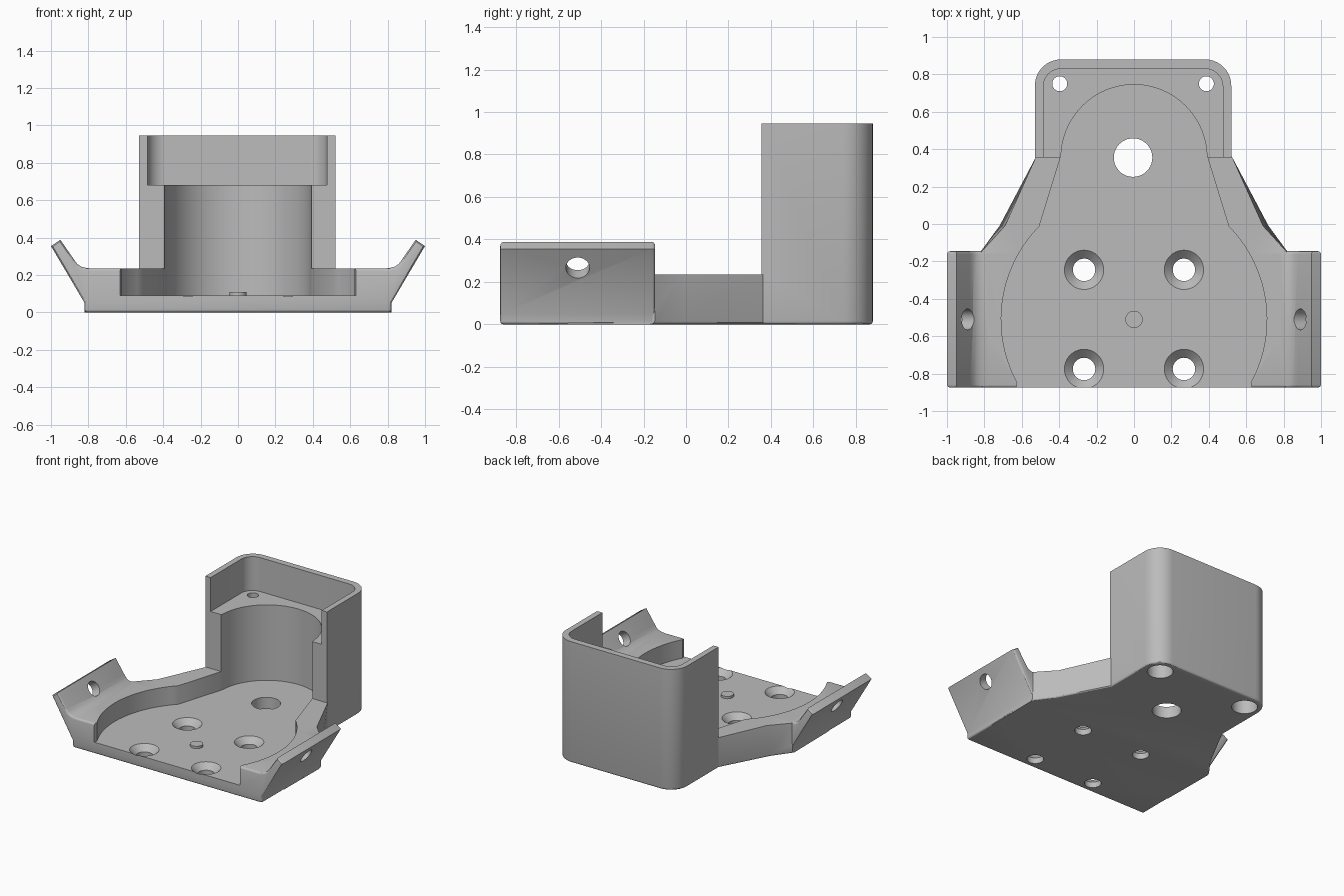
import bpy, bmesh, math
from mathutils import Vector

if "Cube" in bpy.data.objects:
    bpy.data.objects.remove(bpy.data.objects["Cube"])

grey = bpy.data.materials.new("light grey")
grey.diffuse_color = (0.5, 0.5, 0.5, 1)
grey.use_nodes = True
grey.node_tree.nodes["Principled BSDF"].inputs["Base Color"].default_value = grey.diffuse_color


def arc(cx, cy, r, a0, a1, n):
    """Points on an arc, angles in degrees."""
    return [(cx + r * math.cos(math.radians(a0 + (a1 - a0) * i / n)),
             cy + r * math.sin(math.radians(a0 + (a1 - a0) * i / n))) for i in range(n + 1)]


def mirrored(half):
    """Close a right-hand half outline with its mirror image."""
    return half + [(-x, y) for x, y in reversed(half) if abs(x) > 1e-5]


def prism(name, pts, lo, hi, axis="Z", top=None, round_edge=None, width=0.015):
    """Extrude an outline along z or y; round the edges picked by a rule."""
    bm = bmesh.new()
    place = (lambda p, h: (p[0], p[1], h)) if axis == "Z" else (lambda p, h: (p[0], h, p[1]))
    a = [bm.verts.new(place(p, lo)) for p in pts]
    b = [bm.verts.new(place(p, hi)) for p in (top or pts)]
    bm.faces.new(a)
    bm.faces.new(b[::-1])
    for i in range(len(a)):
        j = (i + 1) % len(a)
        bm.faces.new((a[i], b[i], b[j], a[j]))
    bmesh.ops.recalc_face_normals(bm, faces=bm.faces)
    if round_edge:
        edges = [e for e in bm.edges if round_edge(e.verts[0].co, e.verts[1].co)]
        bmesh.ops.bevel(bm, geom=edges, offset=width, segments=3, profile=0.5,
                        affect="EDGES", clamp_overlap=False)
        bmesh.ops.recalc_face_normals(bm, faces=bm.faces)
    mesh = bpy.data.meshes.new(name)
    bm.to_mesh(mesh)
    bm.free()
    mesh.materials.append(grey)
    ob = bpy.data.objects.new(name, mesh)
    bpy.context.collection.objects.link(ob)
    return ob


def cone(name, start, end, r1, r2):
    """Round bar or cone between two points."""
    start, end = Vector(start), Vector(end)
    bpy.ops.mesh.primitive_cone_add(vertices=40, radius1=r1, radius2=r2,
                                    depth=(end - start).length, location=(start + end) / 2)
    ob = bpy.context.object
    ob.name = name
    ob.rotation_euler = (end - start).to_track_quat("Z", "Y").to_euler()
    ob.data.materials.append(grey)
    return ob


def combine(target, other, operation):
    mod = target.modifiers.new("cut", "BOOLEAN")
    mod.operation, mod.solver, mod.object = operation, "EXACT", other
    bpy.context.view_layer.objects.active = target
    bpy.ops.object.modifier_apply(modifier=mod.name)
    bpy.data.objects.remove(other, do_unlink=True)


# Front bar with upswept wings
wing = [(0.82, 0), (0.82, 0.05), (1.0, 0.355), (0.95, 0.388), (0.877, 0.283),
        (0.86, 0.259), (0.838, 0.244), (0.81, 0.237), (0.78, 0.235)]
bracket = prism("bracket", mirrored(wing), -0.875, -0.145, "Y",
                round_edge=lambda p, q: abs(p.y - q.y) < 1e-4 or max(p.z, q.z) < 0.01)

# Tapered middle body, slightly drafted at the bend
low = mirrored([(0.815, -0.6), (0.82, -0.147), (0.72, -0.01), (0.525, 0.357), (0.4, 0.5)])
high = mirrored([(0.815, -0.6), (0.815, -0.147), (0.69, -0.01), (0.525, 0.357), (0.4, 0.5)])
body = prism("body", low, 0, 0.235, top=high,
             round_edge=lambda p, q: max(p.z, q.z) < 0.01 and p.x * q.x > 0
             and min(p.y, q.y) > -0.2 and max(p.y, q.y) < 0.4)
combine(bracket, body, "UNION")

# Rear tower with rounded back corners
tower_pts = [(x - 0.005, y) for x, y in mirrored([(0.525, 0.355)] + arc(0.385, 0.74, 0.14, 0, 90, 10))]
tower = prism("tower", tower_pts, 0, 0.945,
              round_edge=lambda p, q: max(p.z, q.z) < 0.01 and max(p.y, q.y) > 0.4)
combine(bracket, tower, "UNION")

# Main cavity: wide round front, narrowing to a round bay in the tower
cavity = prism("cavity_cutter", mirrored(
    [(0.63, -1.0), (0.63, -0.875)] + arc(0, -0.51, 0.71, -28.5, 44.5, 20)
    + [(0.395, 0.35)] + arc(0, 0.355, 0.39, 3, 90, 24)), 0.09, 1.2)
combine(bracket, cavity, "DIFFERENCE")

# Wider upper pocket, open to the front
pocket = prism("pocket_cutter", [(x - 0.005, y) for x, y in mirrored(
    [(0.48, 0.2)] + arc(0.385, 0.735, 0.095, 0, 90, 10))], 0.68, 1.2)
combine(bracket, pocket, "DIFFERENCE")

# Countersunk screw holes in the floor
for x in (-0.267, 0.267):
    for y in (-0.245, -0.775):
        combine(bracket, cone("screw_cutter", (x, y, -0.1), (x, y, 0.2), 0.06, 0.06), "DIFFERENCE")
        combine(bracket, cone("sink_cutter", (x, y, 0.04), (x, y, 0.1), 0.055, 0.115), "DIFFERENCE")

# Large floor hole
combine(bracket, cone("floor_cutter", (-0.005, 0.355, -0.1), (-0.005, 0.355, 0.2), 0.103, 0.103),
        "DIFFERENCE")

for s in (-1, 1):
    # Tower corner holes, counterbored from below
    x = s * 0.392 - 0.005
    combine(bracket, cone("corner_cutter", (x, 0.75, -0.1), (x, 0.75, 0.9), 0.04, 0.04), "DIFFERENCE")
    combine(bracket, cone("bore_cutter", (x, 0.75, -0.1), (x, 0.75, 0.55), 0.092, 0.092), "DIFFERENCE")
    # Wing holes, square to the wing face
    combine(bracket, cone("wing_cutter", (s * 1.036, -0.51, 0.214), (s * 0.804, -0.51, 0.351),
                          0.056, 0.056), "DIFFERENCE")

# Small locating pin on the floor
pin = cone("locating_pin", (0, -0.51, 0.08), (0, -0.51, 0.108), 0.046, 0.046)

bpy.ops.object.select_all(action="DESELECT")
for ob in (bracket, pin):
    ob.select_set(True)
bpy.context.view_layer.objects.active = bracket
bpy.ops.object.shade_smooth_by_angle(angle=math.radians(30))
